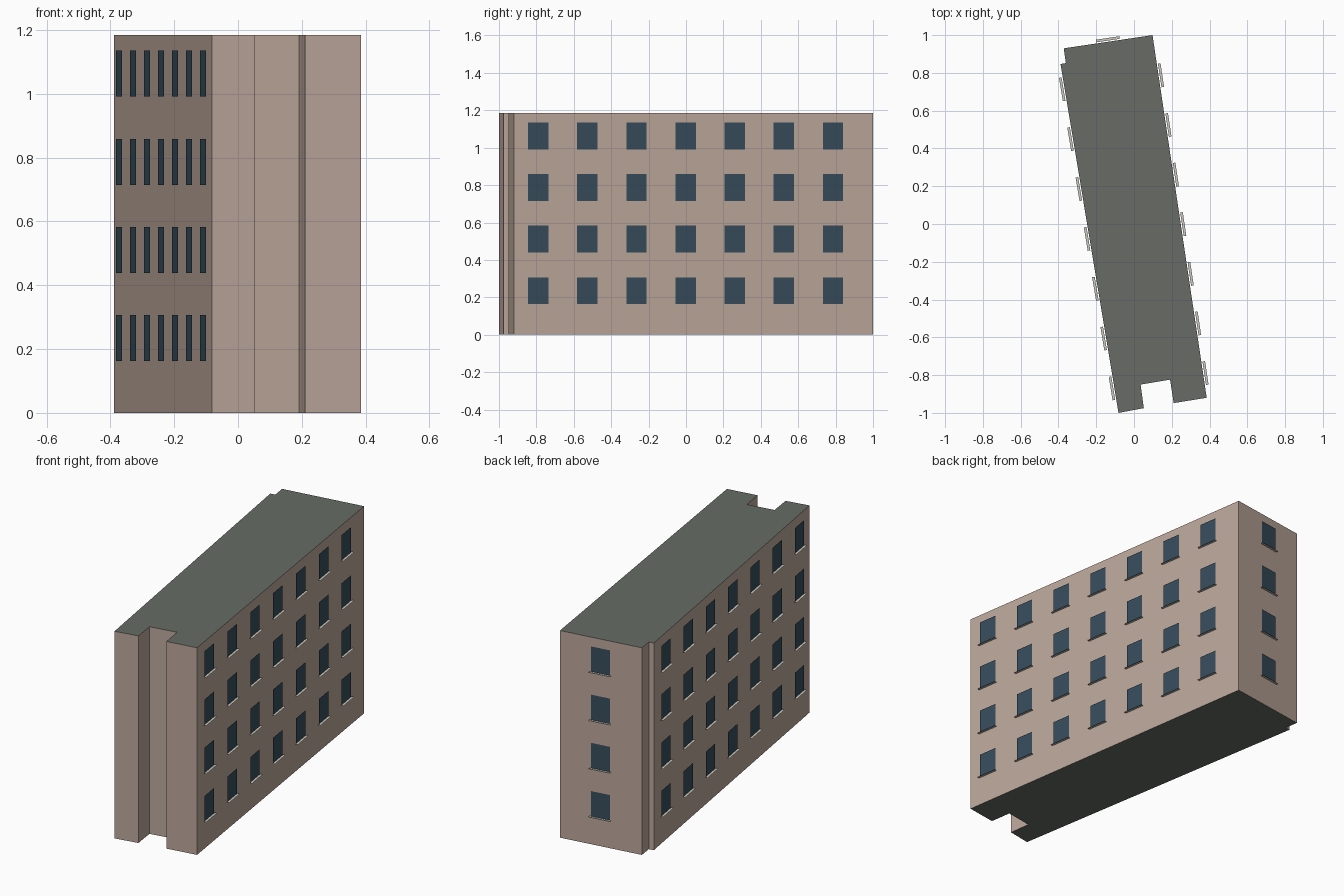
import bpy, bmesh
from mathutils import Vector

if "Cube" in bpy.data.objects:
    bpy.data.objects.remove(bpy.data.objects["Cube"])

HEIGHT = 1.185
SILL_Z = [0.163 + 0.276 * i for i in range(4)]   # window bottoms per floor
WIN_W, WIN_H = 0.11, 0.144
SILL_W, GAP, REACH = 0.126, 0.006, 0.02


def material(name, rgb):
    m = bpy.data.materials.new(name)
    m.diffuse_color = (*rgb, 1)
    m.use_nodes = True
    m.node_tree.nodes["Principled BSDF"].inputs["Base Color"].default_value = m.diffuse_color
    return m


def make_object(name, bm, *mats):
    me = bpy.data.meshes.new(name)
    bm.to_mesh(me)
    bm.free()
    for m in mats:
        me.materials.append(m)
    ob = bpy.data.objects.new(name, me)
    bpy.context.collection.objects.link(ob)
    return ob


wall = material("wall", (0.50, 0.385, 0.325))
roof = material("roof", (0.135, 0.148, 0.13))
glass = material("glass", (0.037, 0.073, 0.105))
stone = material("stone", (0.60, 0.58, 0.52))

# Building block: footprint clockwise from the back right corner, extruded up
footprint = [(0.098, 1.0), (0.385, -0.92), (0.21, -0.948), (0.191, -0.824),
             (0.035, -0.85), (0.052, -0.975), (-0.082, -1.0),
             (-0.389, 0.847), (-0.361, 0.852), (-0.372, 0.93)]
bm = bmesh.new()
base = bm.faces.new([bm.verts.new((x, y, 0)) for x, y in footprint])
top = bmesh.ops.extrude_face_region(bm, geom=[base], use_keep_orig=True)
bmesh.ops.translate(bm, vec=(0, 0, HEIGHT),
                    verts=[g for g in top["geom"] if isinstance(g, bmesh.types.BMVert)])
bmesh.ops.recalc_face_normals(bm, faces=bm.faces)
for f in bm.faces:
    f.material_index = 1 if abs(f.normal.z) > 0.5 else 0
make_object("building_block", bm, wall, roof)


def window_wall(side, start, end, fractions):
    """Rows of window panes and flat sills along a wall (clockwise direction)."""
    p, q = Vector((*start, 0)), Vector((*end, 0))
    along = (q - p).normalized()
    out = Vector((-along.y, along.x, 0))
    panes, sills = bmesh.new(), bmesh.new()
    for z in SILL_Z:
        for t in fractions:
            c = p.lerp(q, t) + out * GAP + Vector((0, 0, z))
            w, s = along * WIN_W / 2, along * SILL_W / 2
            up, reach = Vector((0, 0, WIN_H)), out * (REACH - GAP)
            panes.faces.new([panes.verts.new(v) for v in
                             (c + w, c - w, c - w + up, c + w + up)])
            sills.faces.new([sills.verts.new(v) for v in
                             (c - s, c + s, c + s + reach, c - s + reach)])
    for b, ref in ((panes, out), (sills, Vector((0, 0, 1)))):
        b.normal_update()
        for f in b.faces:
            if f.normal.dot(ref) < 0:
                f.normal_flip()
    make_object(side + "_windows", panes, glass)
    make_object(side + "_sills", sills, stone)


# Seven window columns on each long side, one on the back
window_wall("right", footprint[0], footprint[1], [0.112 + 0.1368 * i for i in range(7)])
window_wall("left", footprint[6], footprint[7], [(i + 0.5) / 7 for i in range(7)])
window_wall("back", footprint[9], footprint[0], [0.5])
